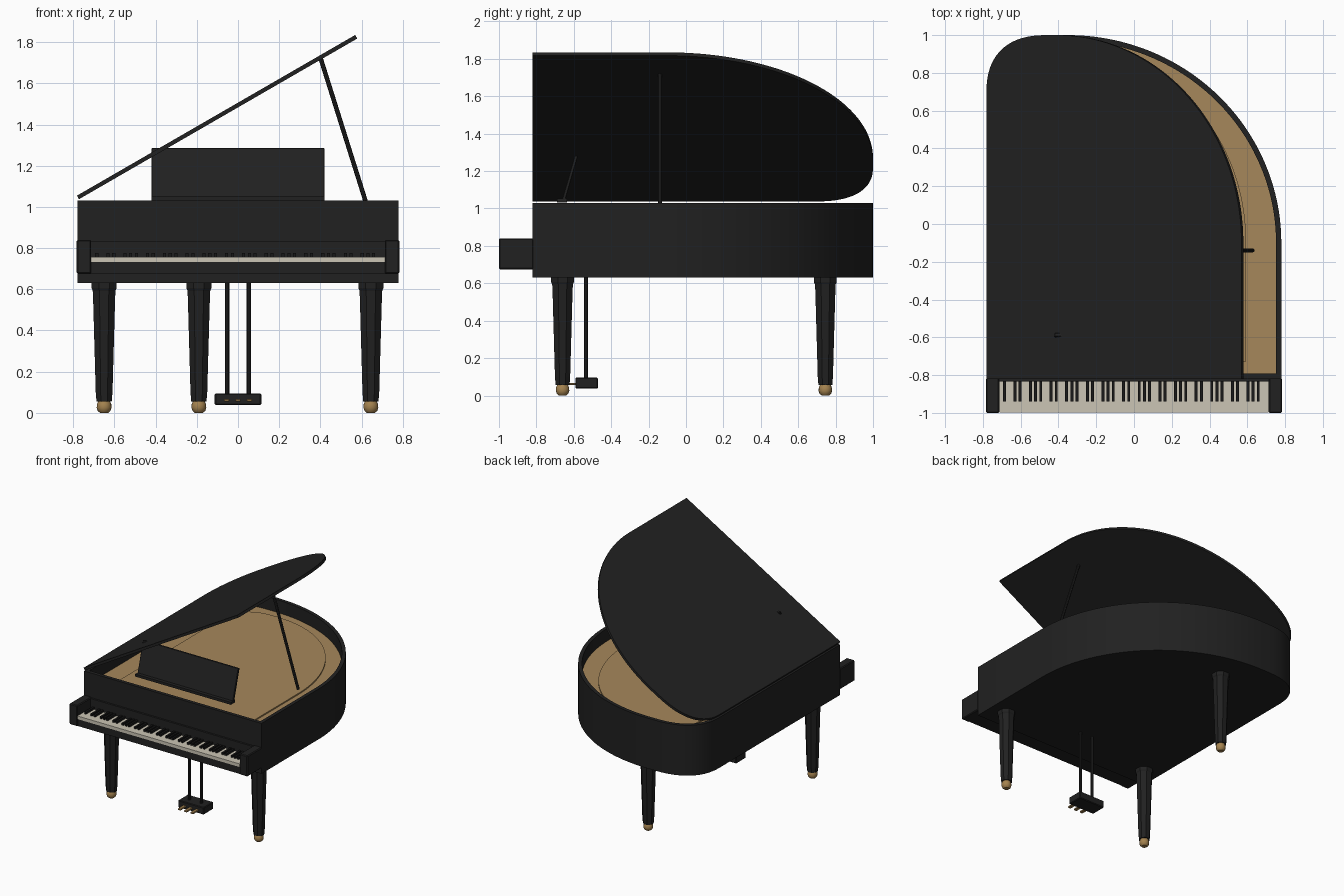
import bpy, bmesh, math
from mathutils import Matrix, Vector

if "Cube" in bpy.data.objects:
    bpy.data.objects.remove(bpy.data.objects["Cube"])


def material(name, rgb):
    m = bpy.data.materials.new(name)
    m.diffuse_color = (*rgb, 1)
    m.use_nodes = True
    m.node_tree.nodes["Principled BSDF"].inputs["Base Color"].default_value = m.diffuse_color
    return m


BLACK = material("black lacquer", (0.015, 0.015, 0.015))
EBONY = material("ebony key", (0.009, 0.009, 0.009))
WOOD = material("soundboard gold", (0.38, 0.245, 0.105))
BRASS = material("brass", (0.38, 0.23, 0.08))
IVORY = material("ivory", (0.60, 0.56, 0.46))


def finish(bm, name, mats, smooth=False):
    bmesh.ops.recalc_face_normals(bm, faces=bm.faces)
    me = bpy.data.meshes.new(name)
    bm.to_mesh(me)
    bm.free()
    for m in mats:
        me.materials.append(m)
    if smooth:
        for p in me.polygons:
            p.use_smooth = True
        me.set_sharp_from_angle(angle=math.radians(30))
    ob = bpy.data.objects.new(name, me)
    bpy.context.collection.objects.link(ob)
    return ob


def add_box(bm, x, y, z):
    size = Matrix.Diagonal((x[1] - x[0], y[1] - y[0], z[1] - z[0], 1))
    mid = Matrix.Translation(((x[0] + x[1]) / 2, (y[0] + y[1]) / 2, (z[0] + z[1]) / 2))
    return bmesh.ops.create_cube(bm, size=1, matrix=mid @ size)


def box(name, x, y, z, mat, bevel=0):
    bm = bmesh.new()
    add_box(bm, x, y, z)
    ob = finish(bm, name, [mat])
    if bevel:
        mod = ob.modifiers.new("bevel", 'BEVEL')
        mod.width, mod.segments = bevel, 1
    return ob


def lathe(name, x, y, profile, sides, mat, smooth, turn=0.0):
    bm = bmesh.new()
    rings = [[bm.verts.new((x + r * math.cos(turn + 2 * math.pi * i / sides),
                            y + r * math.sin(turn + 2 * math.pi * i / sides), z))
              for i in range(sides)] for r, z in profile]
    for a, b in zip(rings, rings[1:]):
        bridge(bm, a, b)
    bm.faces.new(rings[0])
    bm.faces.new(rings[-1])
    return finish(bm, name, [mat], smooth)


def bridge(bm, a, b):
    n = len(a)
    return [bm.faces.new((a[i], a[(i + 1) % n], b[(i + 1) % n], b[i])) for i in range(n)]


def outline(d=0.0):
    """Case plan shape, inset by d: straight bass side, wide curve on the treble side."""
    pts = [(-0.78 + d, -0.82 + d), (0.78 - d, -0.82 + d)]
    for i in range(41):
        t = math.pi / 2 * i / 40
        pts.append((-0.35 + (1.13 - d) * math.cos(t), -0.10 + (1.10 - d) * math.sin(t)))
    for i in range(21):
        t = math.pi / 2 * i / 20
        s, c = max(math.sin(t), 0), max(math.cos(t), 0)
        pts.append((-0.40 - (0.38 - d) * s ** 0.8, 0.68 + (0.32 - d) * c ** 0.8))
    return pts


def ring(bm, pts, z):
    return [bm.verts.new((x, y, z)) for x, y in pts]


def slab(name, pts, z0, z1, mat):
    bm = bmesh.new()
    lo, hi = ring(bm, pts, z0), ring(bm, pts, z1)
    bridge(bm, lo, hi)
    bm.faces.new(lo)
    bm.faces.new(hi)
    return finish(bm, name, [mat], True)


def rod(name, a, b, radius, mat, sides=8):
    a, b = Vector(a), Vector(b)
    bm = bmesh.new()
    rot = (b - a).to_track_quat('Z', 'Y').to_matrix().to_4x4()
    bmesh.ops.create_cone(bm, cap_ends=True, segments=sides, radius1=radius, radius2=radius,
                          depth=(b - a).length, matrix=Matrix.Translation((a + b) / 2) @ rot)
    return finish(bm, name, [mat], True)


# Case: hollow rim with a gold soundboard as its floor
bm = bmesh.new()
RIM = 0.028
loops = [ring(bm, outline(), 0.63), ring(bm, outline(), 1.03),
         ring(bm, outline(RIM), 1.03), ring(bm, outline(RIM), 0.93)]
for a, b in zip(loops, loops[1:]):
    bridge(bm, a, b)
bm.faces.new(loops[0])
bm.faces.new(loops[-1]).material_index = 1
finish(bm, "case", [BLACK, WOOD], True)

# Raised plate on the soundboard
slab("string_plate", [(x * 0.77, y * 0.90) for x, y in outline(0.01)], 0.925, 0.94, WOOD)

# Open lid: case shape hinged on the bass side
lid = slab("lid", [(x + 0.78, y) for x, y in outline()], -0.01, 0.01, BLACK)
lid.location = (-0.777, 0, 1.046)
lid.rotation_euler = (0, math.radians(-30), 0)
rod("lid_prop", (0.628, -0.14, 1.0), (0.40, -0.14, 1.725), 0.011, BLACK)

# Keyboard: bed, cheeks, ivories, ebonies
box("key_bed", (-0.72, 0.72), (-0.99, -0.81), (0.675, 0.733), BLACK)
for side in (-1, 1):
    box("key_cheek", sorted((side * 0.713, side * 0.783)), (-1.0, -0.815), (0.675, 0.84),
        BLACK, 0.006)
box("white_keys", (-0.713, 0.713), (-0.997, -0.83), (0.733, 0.758), IVORY)
box("fallboard", (-0.715, 0.715), (-0.835, -0.815), (0.70, 0.835), BLACK)
bm = bmesh.new()
key = 1.426 / 52
for i in range(51):
    if i % 7 in (0, 2, 3, 5, 6):          # A C D F G carry a sharp
        x = -0.713 + key * (i + 1)
        add_box(bm, (x - 0.0075, x + 0.0075), (-0.94, -0.83), (0.75, 0.775))
finish(bm, "black_keys", [EBONY])

# Music desk and its shelf
box("desk_shelf", (-0.42, 0.42), (-0.69, -0.635), (1.032, 1.052), BLACK)
desk = box("music_desk", (-0.42, 0.42), (-0.009, 0.009), (0, 0.25), BLACK, 0.003)
desk.location = (0, -0.655, 1.043)
desk.rotation_euler = (math.radians(-16), 0, 0)

# Legs with brass casters
for x, y in ((-0.65, -0.66), (0.645, -0.66), (-0.19, 0.745)):
    lathe("leg", x, y, [(0.040, 0.055), (0.044, 0.10), (0.058, 0.56), (0.060, 0.595),
                        (0.066, 0.605), (0.066, 0.635)], 8, BLACK, False, math.pi / 8)
    lathe("caster", x, y, [(0.020, 0.0), (0.031, 0.010), (0.036, 0.025), (0.035, 0.042),
                           (0.028, 0.058)], 16, BRASS, True)

# Pedal lyre
for x in (-0.053, 0.053):
    rod("lyre_rod", (x, -0.535, 0.08), (x, -0.535, 0.64), 0.011, BLACK)
box("pedal_box", (-0.113, 0.113), (-0.592, -0.47), (0.038, 0.095), BLACK, 0.005)
for x in (-0.055, 0, 0.055):
    box("pedal", (x - 0.013, x + 0.013), (-0.66, -0.58), (0.055, 0.068), BRASS, 0.003)
